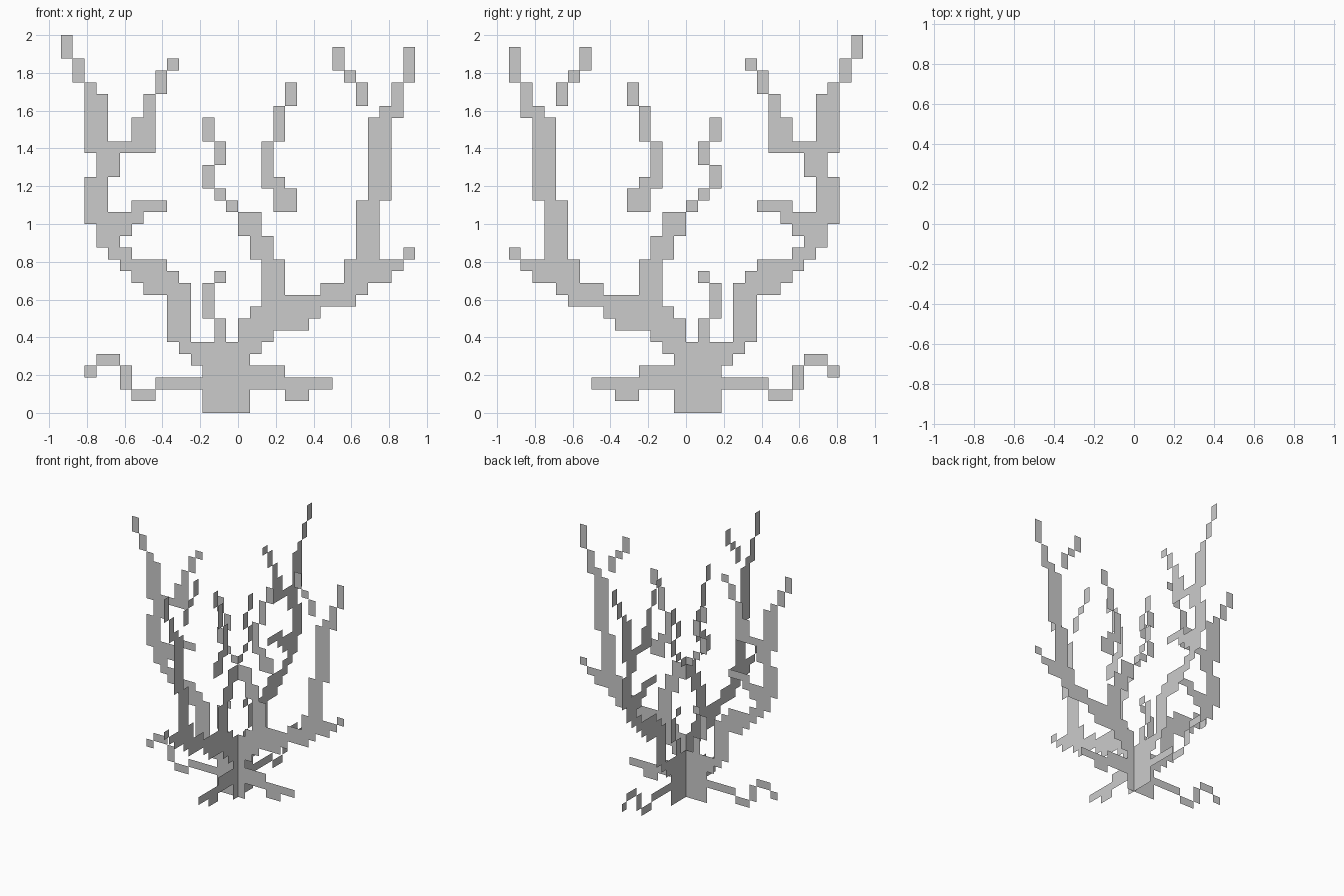
import bpy, bmesh
from math import floor

if "Cube" in bpy.data.objects:
    bpy.data.objects.remove(bpy.data.objects["Cube"])

P = 1 / 16      # one grid square
used = set()    # squares already taken, so limbs never overlap


def stroke(width, *path):
    """Squares of a stepped stroke: its left edge follows straight lines between (row, column) points."""
    cells = []
    for (r0, c0), (r1, c1) in zip(path, path[1:] or path):
        for r in range(r0, r1 + 1):
            left = floor(c0 + (c1 - c0) * (r - r0) / max(r1 - r0, 1) + 0.5)
            cells += [(left + i, r) for i in range(width)]
    return cells


def limb(name, *strokes):
    """Flat limb made of square steps, shown on two crossed upright sheets."""
    bm = bmesh.new()
    for cell in sum(strokes, []):
        if cell in used:
            continue
        used.add(cell)
        a, z = cell[0] * P - 1, cell[1] * P
        corners = [(a, z), (a + P, z), (a + P, z + P), (a, z + P)]
        bm.faces.new([bm.verts.new((u, 0, v)) for u, v in corners])
        bm.faces.new([bm.verts.new((0, -u, v)) for u, v in corners])
    bmesh.ops.remove_doubles(bm, verts=bm.verts, dist=P / 100)
    mesh = bpy.data.meshes.new(name)
    bm.to_mesh(mesh)
    bm.free()
    bpy.context.collection.objects.link(bpy.data.objects.new(name, mesh))


# Stem and spreading roots
limb("trunk", stroke(4, (0, 13), (5, 13)), stroke(7, (3, 13)))
limb("roots", stroke(15, (2, 9)), stroke(2, (1, 7)), stroke(2, (1, 20)))
limb("root_tip", stroke(1, (2, 6), (3, 6)), stroke(2, (4, 4)), stroke(1, (3, 3)))

# Left side
limb("left_bough", stroke(2, (4, 12), (6, 10), (9, 10)), stroke(4, (10, 8), (12, 6)),
     stroke(2, (13, 4.6), (18, 2.6), (20, 3.7), (26, 2.7)), stroke(1, (27, 3), (31, 0.6)))
limb("left_spur", stroke(3, (15, 4), (17, 6.9)))
limb("left_fork", stroke(4, (22, 5)), stroke(2, (23, 7), (24, 7)), stroke(1, (25, 7.6), (29, 10)))

# Middle
limb("small_shoot", stroke(1, (6, 14.2), (10, 12.6), (11, 14)))
limb("middle_bough", stroke(3, (5, 15), (6, 16)), stroke(6, (7, 16), (8, 17)), stroke(8, (9, 18)),
     stroke(2, (10, 18.4), (16, 16)))
limb("middle_left_twig", stroke(1, (17, 15), (19, 13), (22, 14), (24, 12.6)))
limb("middle_right_twig", stroke(2, (17, 19.4), (19, 18.4)), stroke(1, (20, 17.7), (27, 20)))

# Right side
limb("right_bough", stroke(4, (10, 23), (11, 25)), stroke(5, (12, 25)),
     stroke(2, (13, 25.86), (25, 27.54)), stroke(1, (26, 29), (30, 30)))
limb("right_spur", stroke(1, (13, 30)))
limb("right_fork", stroke(1, (26, 26.2), (30, 23.8)))
